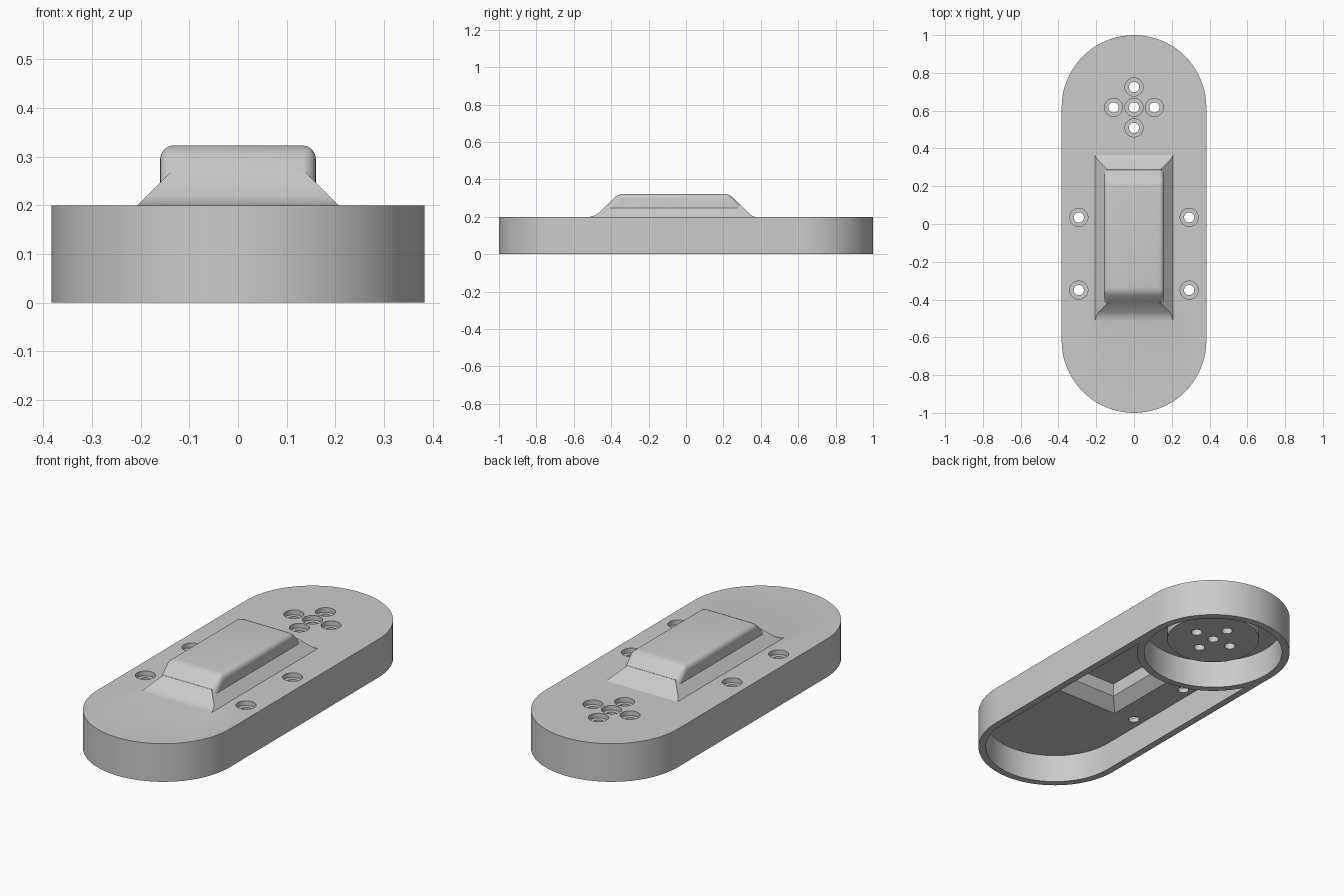
import bpy, bmesh, math
from mathutils import Vector

cube = bpy.data.objects.get("Cube")
if cube:
    bpy.data.objects.remove(cube, do_unlink=True)

grey = bpy.data.materials.new("plain grey")
grey.use_nodes = True
grey.diffuse_color = (0.6, 0.6, 0.6, 1)
grey.node_tree.nodes["Principled BSDF"].inputs["Base Color"].default_value = grey.diffuse_color

END_Y = 0.617    # centre of each rounded end
RADIUS = 0.383
WALL = 0.037
CEILING = 0.15   # underside of the top plate
TOP = 0.2


def make_object(name, bm):
    bmesh.ops.recalc_face_normals(bm, faces=bm.faces)
    mesh = bpy.data.meshes.new(name)
    bm.to_mesh(mesh)
    bm.free()
    mesh.materials.append(grey)
    obj = bpy.data.objects.new(name, mesh)
    bpy.context.collection.objects.link(obj)
    return obj


def loft(name, rings):
    """Closed solid through matching rings of points."""
    bm = bmesh.new()
    loops = [[bm.verts.new(p) for p in ring] for ring in rings]
    for a, b in zip(loops, loops[1:]):
        for i in range(len(a)):
            j = (i + 1) % len(a)
            bm.faces.new((a[i], a[j], b[j], b[i]))
    bm.faces.new(loops[0])
    bm.faces.new(loops[-1])
    return make_object(name, bm)


def stadium(name, r, z0, z1):
    n = 40
    pts = []
    for side in (1, -1):
        for i in range(n + 1):
            a = math.pi * i / n
            pts.append((side * r * math.cos(a), side * (END_Y + r * math.sin(a))))
    return loft(name, [[(x, y, z) for x, y in pts] for z in (z0, z1)])


def cylinder(name, x, y, r, z0, z1, n=64):
    angles = [2 * math.pi * i / n for i in range(n)]
    return loft(name, [[(x + r * math.cos(a), y + r * math.sin(a), z) for a in angles]
                       for z in (z0, z1)])


def rect(hx, y0, y1, z):
    return [(-hx, y0, z), (hx, y0, z), (hx, y1, z), (-hx, y1, z)]


def combine(target, other, operation):
    """Apply a boolean and remove the second solid."""
    mod = target.modifiers.new("join", "BOOLEAN")
    mod.operation = operation
    mod.solver = "EXACT"
    mod.object = other
    bpy.context.view_layer.update()
    graph = bpy.context.evaluated_depsgraph_get()
    mesh = bpy.data.meshes.new_from_object(target.evaluated_get(graph))
    target.modifiers.clear()
    target.data = mesh
    bpy.data.objects.remove(other, do_unlink=True)


# Hollow housing, open below
housing = stadium("housing", RADIUS, 0, TOP)
combine(housing, stadium("cavity", RADIUS - WALL, -0.1, CEILING), "DIFFERENCE")

# Round wall under the back end, with a hanging boss inside it
ring = cylinder("ring_wall", 0, END_Y, RADIUS - 0.001, 0, CEILING + 0.01, 80)
combine(ring, cylinder("ring_bore", 0, END_Y, RADIUS - WALL - 0.001, -0.1, 0.3, 80), "DIFFERENCE")
combine(housing, ring, "UNION")
combine(housing, cylinder("boss", 0, END_Y, 0.23, 0.078, CEILING + 0.01), "UNION")

# Flared skirt around the raised cover
skirt = loft("skirt", [rect(0.207, -0.5, 0.36, TOP - 0.01),
                       rect(0.207, -0.515, 0.366, TOP),
                       rect(0.2, -0.487, 0.351, TOP + 0.007),
                       rect(0.187, -0.466, 0.335, TOP + 0.02),
                       rect(0.14, -0.419, 0.288, 0.267)])
combine(housing, skirt, "UNION")

# Raised cover with sloped ends and rounded edges
cover = loft("cover", [rect(0.16, -0.494, 0.363, 0.19), rect(0.16, -0.361, 0.23, 0.323)])
bm = bmesh.new()
bm.from_mesh(cover.data)
edges = [e for e in bm.edges if max(v.co.z for v in e.verts) > 0.3]
bmesh.ops.bevel(bm, geom=edges, offset=0.028, segments=7, profile=0.5, affect="EDGES")
bm.to_mesh(cover.data)
bm.free()
combine(housing, cover, "UNION")

# Hollow inside the cover
hollow = loft("cover_hollow", [rect(0.18, -0.365, 0.23, CEILING - 0.01),
                               rect(0.18, -0.365, 0.23, CEILING),
                               rect(0.125, -0.31, 0.175, 0.205),
                               rect(0.125, -0.31, 0.175, 0.275)])
combine(housing, hollow, "DIFFERENCE")

# Counterbored screw holes: four at the sides, a cross of five at the back
holes = [(sx * 0.292, y) for sx in (-1, 1) for y in (-0.35, 0.035)]
holes += [(dx * 0.108, END_Y + dy * 0.108)
          for dx, dy in ((0, 0), (1, 0), (-1, 0), (0, 1), (0, -1))]
for x, y in holes:
    combine(housing, cylinder("counterbore", x, y, 0.048, TOP - 0.025, 0.25, 32), "DIFFERENCE")
    combine(housing, cylinder("screw_hole", x, y, 0.027, -0.1, 0.25, 32), "DIFFERENCE")

# Smooth curved surfaces, keep creases sharp
bpy.ops.object.select_all(action="DESELECT")
bpy.context.view_layer.objects.active = housing
housing.select_set(True)
bpy.ops.object.shade_smooth_by_angle(angle=math.radians(25))
